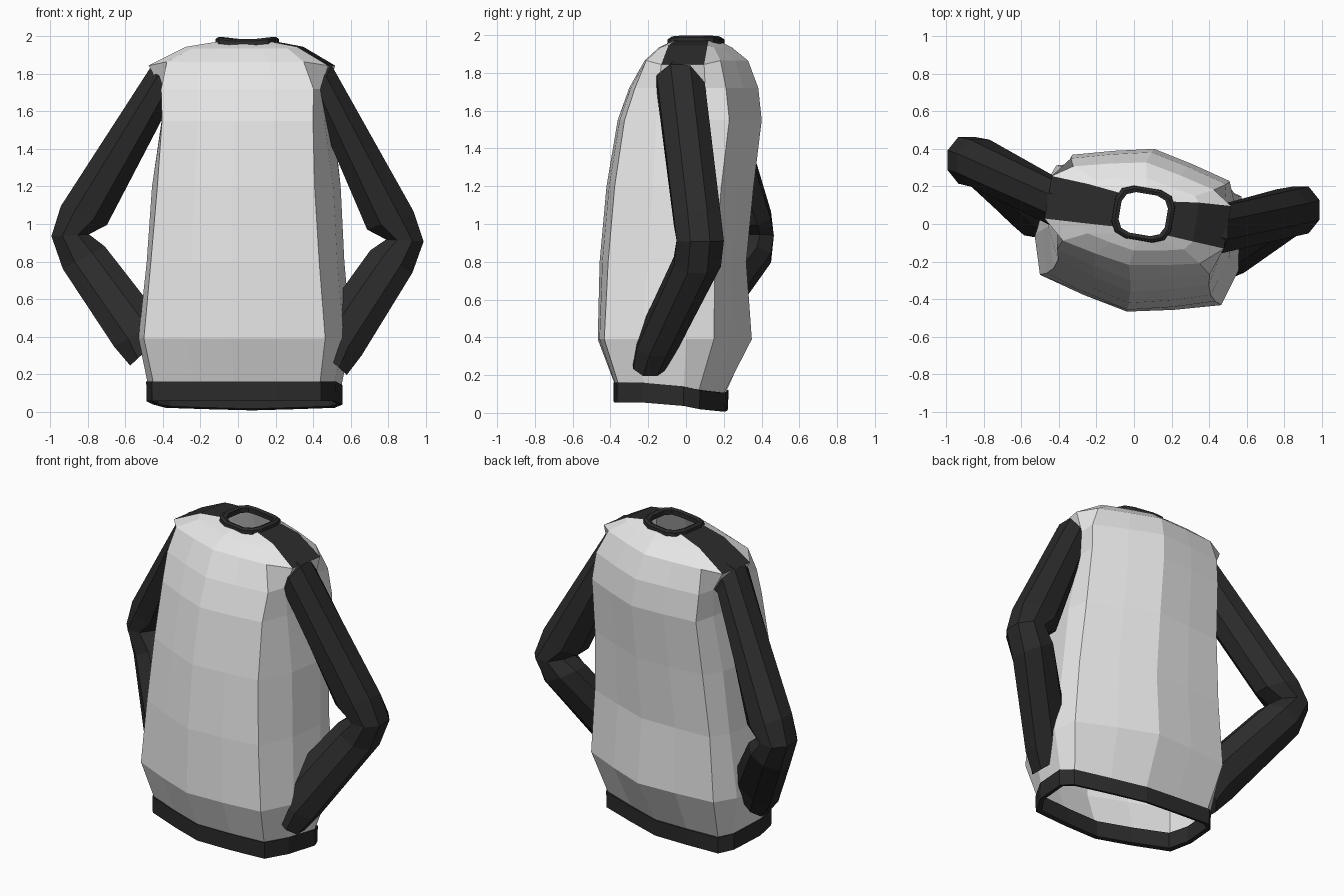
import bpy
import math
from mathutils import Vector, Matrix

if "Cube" in bpy.data.objects:
    bpy.data.objects.remove(bpy.data.objects["Cube"])


def material(name, v):
    m = bpy.data.materials.new(name)
    m.diffuse_color = (v, v, v, 1)
    m.use_nodes = True
    m.node_tree.nodes["Principled BSDF"].inputs["Base Color"].default_value = m.diffuse_color
    return m


LIGHT = material("light_grey_cloth", 0.8)
DARK = material("charcoal_cloth", 0.024)
YAW = Matrix.Rotation(math.radians(-9.5), 4, 'Z') @ Matrix.Translation((0.04, 0, 0))


def loft(name, rings, mats, dark_rule=None, closed=False, caps=False, turn=True):
    """Skin a list of equal rings with quads."""
    n = len(rings[0])
    verts = [(YAW @ Vector(p)) if turn else Vector(p) for r in rings for p in r]
    faces, idx = [], []
    for i in range(len(rings) if closed else len(rings) - 1):
        j = (i + 1) % len(rings)
        for k in range(n):
            l = (k + 1) % n
            faces.append((i * n + k, i * n + l, j * n + l, j * n + k))
            idx.append(1 if dark_rule and dark_rule(i, k) else 0)
    if caps:
        last = (len(rings) - 1) * n
        faces += [tuple(reversed(range(n))), tuple(range(last, last + n))]
        idx += [0, 0]
    me = bpy.data.meshes.new(name)
    me.from_pydata(verts, [], faces)
    for m in mats:
        me.materials.append(m)
    me.polygons.foreach_set("material_index", idx)
    ob = bpy.data.objects.new(name, me)
    bpy.context.collection.objects.link(ob)
    return ob


def body_ring(z, f, b, wf, yf, ws, s1, s2, wb, yb, zs=0.0, drop=0.0, cx=0.0):
    """Cross-section: front, front corner, side, back corner, back."""
    half = [(0, f), (wf * .5, f + .43 * (yf - f)), (wf, yf), (ws, s1), (ws, s2),
            (wb, yb), (wb * .5, b + .45 * (yb - b)), (0, b)]
    pts = half + [(-x, y) for x, y in reversed(half[1:-1])]
    out = []
    for x, y in pts:
        side = zs if y in (s1, s2) else 0
        out.append((x + cx, y, z + side - drop * max(0, y) / .22))
    return out


# Torso, with the dark shoulder strips on its upper side faces
sections = [
    (.15, -.375, .21, .45, -.28, .505, -.14, .08, .45, .15, 0, .05),
    (.39, -.467, .36, .49, -.35, .555, -.14, .10, .50, .24),
    (.80, -.457, .33, .455, -.335, .515, -.11, .12, .47, .24),
    (1.20, -.42, .37, .425, -.305, .49, -.09, .15, .44, .27),
    (1.55, -.36, .413, .408, -.255, .44, -.08, .18, .425, .31),
    (1.72, -.30, .393, .412, -.20, .43, -.07, .18, .42, .29, 0, 0, -.01),
    (1.865, -.22, .335, .37, -.15, .485, -.05, .18, .38, .25, -.02, 0, -.03),
    (1.935, -.14, .25, .26, -.09, .30, -.04, .17, .27, .20, .01, 0, -.015),
    (1.965, -.07, .19, .08, -.06, .13, -.03, .15, .08, .18, .01),
]
loft("torso", [body_ring(*s) for s in sections], [LIGHT, DARK],
     lambda i, k: i >= 6 and k in (3, 10))


# Waistband
def hem(z, grow, drop):
    return body_ring(z, -.375 - grow, .21 + grow, .45 + grow, -.28 - grow, .505 + grow,
                     -.14, .08, .45 + grow, .15 + grow, 0, drop)


loft("waistband", [hem(.055, .006, .05), hem(.16, .008, .055),
                   hem(.16, -.02, .055), hem(.058, -.02, .05)], [DARK], closed=True)


# Collar, dipping slightly at front and back
def collar(rx, ry, z):
    pts = []
    for k in range(12):
        a = math.tau * (k + .5) / 12
        c, s = math.cos(a), math.sin(a)
        x = rx * math.copysign(abs(c) ** .6, c)
        y = ry * math.copysign(abs(s) ** .6, s)
        pts.append((x, y + .06, z + .015 * abs(c) - .005))
    return pts


loft("collar", [collar(.165, .145, 1.955), collar(.163, .143, 1.978), collar(.148, .13, 1.988),
                collar(.128, .112, 1.98), collar(.128, .112, 1.95)], [DARK], closed=True)


# Sleeves: station = centre x, centre z, outward half vector x and z, y, half depth
def sleeve(name, side, stations):
    rings = []
    for x, z, ox, oz, y, d in stations:
        ring = []
        for k in range(8):
            a = math.tau * (k + .5) / 8
            c, s = math.cos(a) / math.cos(math.pi / 8), math.sin(a) / math.cos(math.pi / 8)
            ring.append((side * (x + ox * c), y + d * s, z + oz * c))
        rings.append(ring if side > 0 else ring[::-1])
    loft(name, rings, [DARK], caps=True, turn=False)


sleeve("right_sleeve", 1, [
    (.37, 1.79, .03, .10, -.005, .115),
    (.45, 1.745, .05, .10, -.03, .125),
    (.812, 1.02, .123, .05, .06, .125),
    (.89, .912, .10, -.005, .075, .125),
    (.818, .80, .112, -.06, .06, .125),
    (.535, .375, .125, -.075, -.15, .11),
    (.51, .26, .07, -.065, -.19, .09)])
sleeve("left_sleeve", -1, [
    (.33, 1.79, .03, .10, .115, .115),
    (.41, 1.745, .05, .10, .11, .125),
    (.822, 1.045, .123, .05, .325, .125),
    (.895, .94, .10, -.005, .34, .125),
    (.822, .82, .112, -.06, .325, .125),
    (.535, .42, .125, -.075, .05, .11),
    (.505, .31, .07, -.065, .02, .09)])
